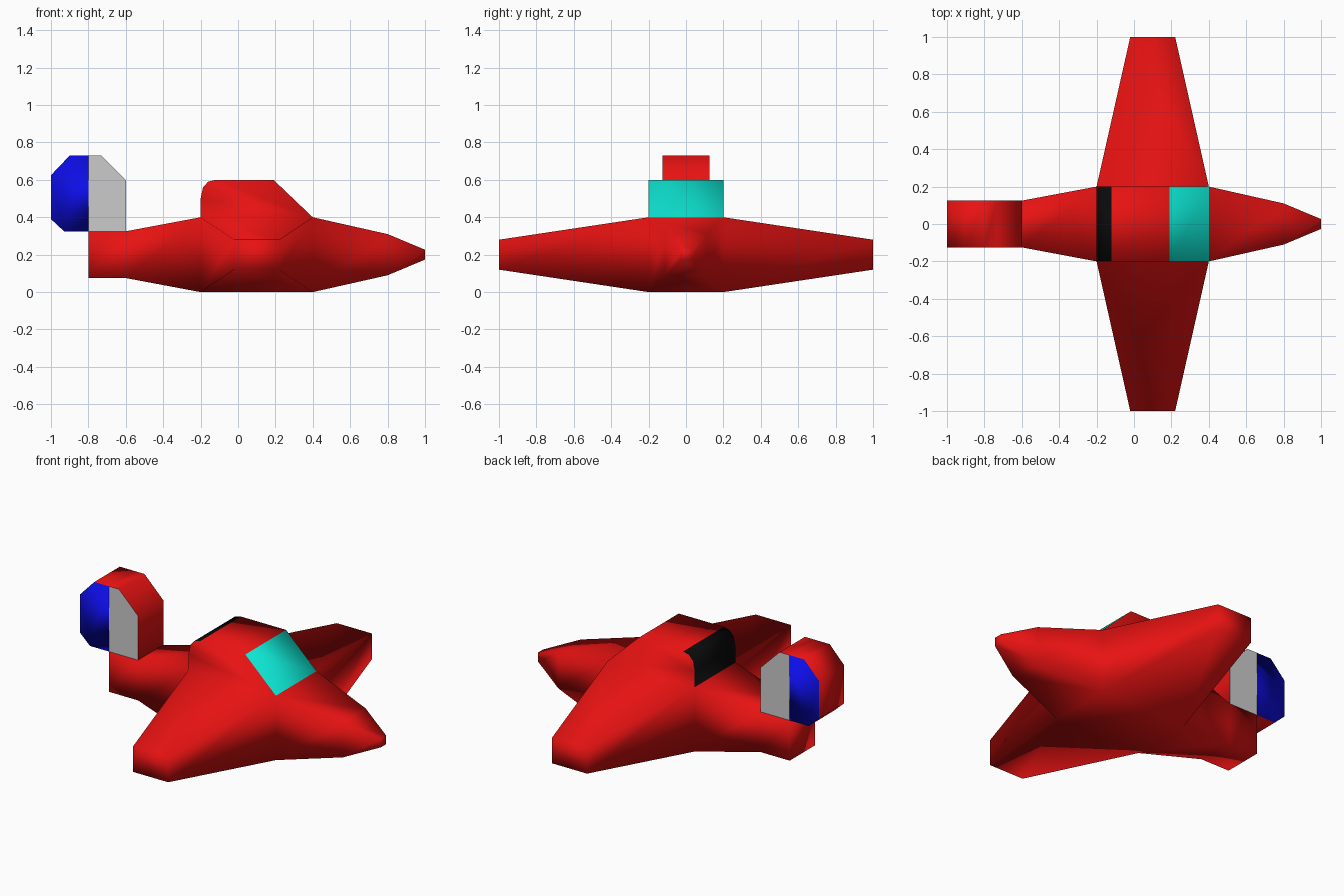
import bpy, bmesh
from mathutils import Vector

if "Cube" in bpy.data.objects:
    bpy.data.objects.remove(bpy.data.objects["Cube"])


def material(name, rgb):
    m = bpy.data.materials.new(name)
    m.diffuse_color = (*rgb, 1)
    m.use_nodes = True
    m.node_tree.nodes["Principled BSDF"].inputs["Base Color"].default_value = m.diffuse_color
    return m


RED = material("red", (0.80, 0.006, 0.006))
CYAN = material("cyan", (0.004, 0.78, 0.64))
BLACK = material("black", (0.003, 0.003, 0.003))
BLUE = material("blue", (0.004, 0.004, 0.80))
PALE = material("pale_grey", (0.65, 0.65, 0.65))


def finish(name, bm, mats):
    for f in bm.faces:
        f.smooth = True
    bmesh.ops.recalc_face_normals(bm, faces=bm.faces)
    me = bpy.data.meshes.new(name)
    bm.to_mesh(me)
    bm.free()
    for m in mats:
        me.materials.append(m)
    ob = bpy.data.objects.new(name, me)
    bpy.context.collection.objects.link(ob)
    return ob


def face_towards(bm, direction):
    d = Vector(direction)
    return max(bm.faces, key=lambda f: (f.normal.dot(d) > 0.99,
                                        f.calc_center_median().dot(d)))


def pull(bm, face, offset, scale):
    """Extrude a face along an offset and scale it about its centre."""
    new = bmesh.ops.extrude_discrete_faces(bm, faces=[face])["faces"][0]
    c = new.calc_center_median()
    for v in new.verts:
        v.co = c + (v.co - c) * scale + Vector(offset)
    bm.normal_update()
    return new


def add_prism(bm, profile, half, strips, sides):
    """Side profile (x, z) extended across y; strips = material per rim strip
    (None leaves it open), sides = list of (point indices, material)."""
    a, b = [[bm.verts.new((x, y, z)) for x, z in profile] for y in (-half, half)]
    n = len(profile)
    for i, mat in enumerate(strips):
        if mat is not None:
            j = (i + 1) % n
            bm.faces.new((a[i], a[j], b[j], b[i])).material_index = mat
    for idx, mat in sides:
        for row in (a, b):
            bm.faces.new([row[i] for i in idx]).material_index = mat


# Body: centre block with nose, tail and wings pulled out of its sides
bm = bmesh.new()
bmesh.ops.create_cube(bm, size=1)
for v in bm.verts:
    v.co = (v.co.x * 0.6 + 0.1, v.co.y * 0.4, v.co.z * 0.4 + 0.2)
bm.normal_update()
top = face_towards(bm, (0, 0, 1))
nose = pull(bm, face_towards(bm, (1, 0, 0)), (0.4, 0, 0), 0.55)
pull(bm, nose, (0.2, 0, 0), 0.24)
tail = pull(bm, face_towards(bm, (-1, 0, 0)), (-0.4, 0, 0), 0.625)
pull(bm, tail, (-0.2, 0, 0), 1)
for s in (-1, 1):
    pull(bm, face_towards(bm, (0, s, 0)), (0, 0.8 * s, 0), 0.4)
bmesh.ops.delete(bm, geom=[top], context='FACES_ONLY')

# Canopy welded on top: sloped windscreen, red roof and sides, dark rounded rear
add_prism(bm, [(-0.2, 0.4), (-0.2, 0.5), (-0.187, 0.56), (-0.16, 0.59),
               (-0.12, 0.6), (0.19, 0.6), (0.4, 0.4)],
          0.2, [2, 2, 2, 2, 0, 1, None], [(range(7), 0)])
bmesh.ops.remove_doubles(bm, verts=bm.verts, dist=0.001)
finish("body_with_wings_and_canopy", bm, [RED, CYAN, BLACK])

# Tail fin: red rim, blue rear half and pale front half on both sides
bm = bmesh.new()
add_prism(bm, [(-0.8, 0.325), (-0.93, 0.325), (-1.0, 0.39), (-1.0, 0.625),
               (-0.9, 0.73), (-0.8, 0.73), (-0.73, 0.73), (-0.6, 0.6),
               (-0.6, 0.325)],
          0.125, [0] * 9, [((0, 1, 2, 3, 4, 5), 1), ((0, 5, 6, 7, 8), 2)])
for e in bm.edges:
    if any(f.material_index == 2 for f in e.link_faces):
        e.smooth = False
finish("tail_fin", bm, [RED, BLUE, PALE])
